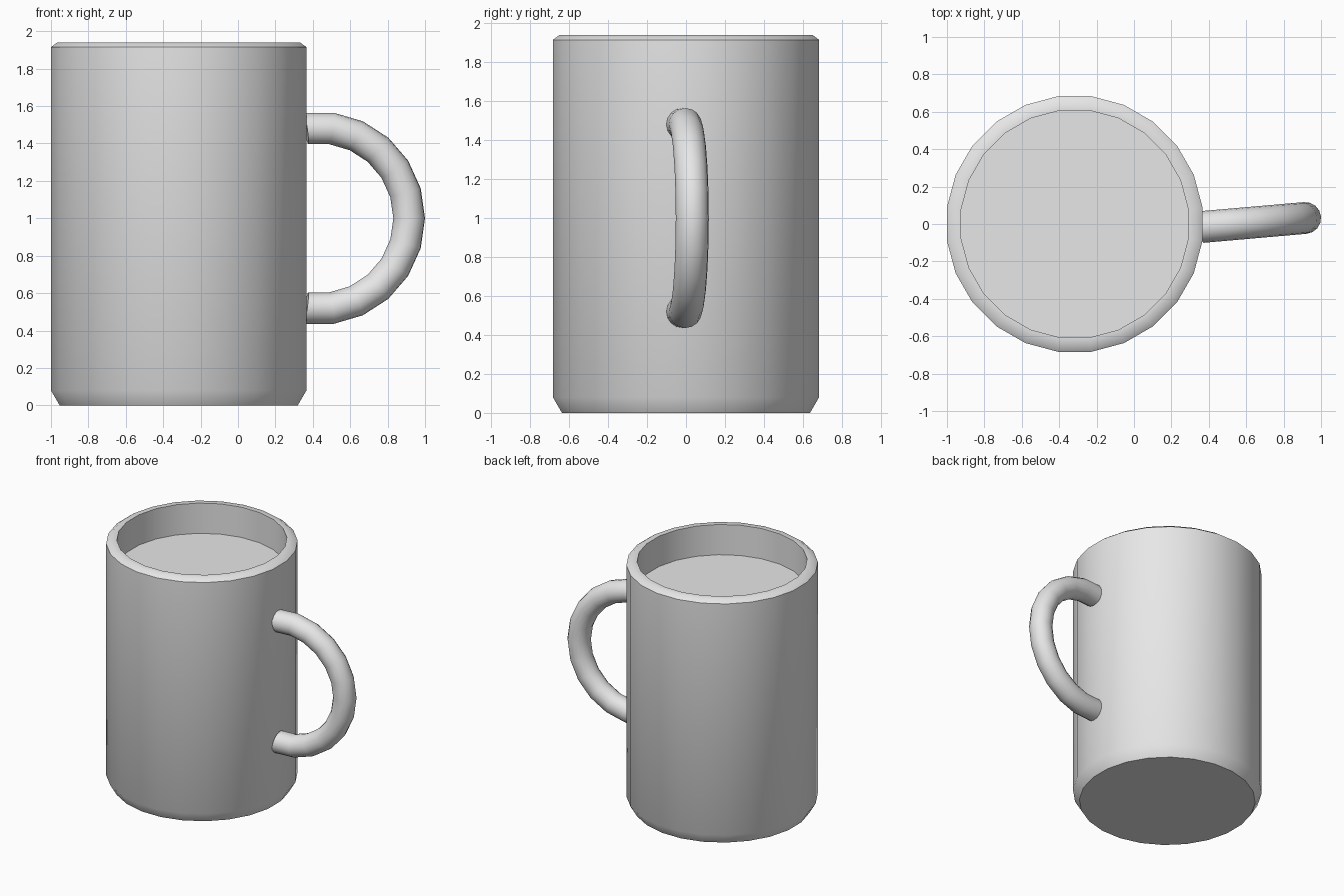
import bpy, bmesh
from math import sin, cos, pi, radians
from mathutils import Vector, Matrix

if "Cube" in bpy.data.objects:
    bpy.data.objects.remove(bpy.data.objects["Cube"])

grey = bpy.data.materials.new("plain_grey")
grey.diffuse_color = (0.8, 0.8, 0.8, 1)
grey.use_nodes = True
grey.node_tree.nodes["Principled BSDF"].inputs["Base Color"].default_value = grey.diffuse_color


def build(name, rings, smooth_angle):
    """Skin a stack of equal rings and cap both ends."""
    bm = bmesh.new()
    loops = [[bm.verts.new(p) for p in ring] for ring in rings]
    n = len(loops[0])
    for a, b in zip(loops, loops[1:]):
        for i in range(n):
            j = (i + 1) % n
            bm.faces.new((a[i], a[j], b[j], b[i]))
    bm.faces.new(loops[0])
    bm.faces.new(loops[-1])
    bmesh.ops.recalc_face_normals(bm, faces=bm.faces)
    mesh = bpy.data.meshes.new(name)
    bm.to_mesh(mesh)
    bm.free()
    mesh.materials.append(grey)
    obj = bpy.data.objects.new(name, mesh)
    bpy.context.collection.objects.link(obj)
    bpy.context.view_layer.objects.active = obj
    obj.select_set(True)
    bpy.ops.object.shade_smooth_by_angle(angle=radians(smooth_angle))
    obj.select_set(False)
    return obj


# Cup: (radius, height) from the underside, over the rim, to the inner floor
SIDES = 24
profile = [(0.642, 0), (0.689, 0.08), (0.689, 1.915), (0.655, 1.94),
           (0.612, 1.94), (0.612, 1.70)]
cup_rings = [[Vector((-0.317 + r * cos((i + 0.5) * 2 * pi / SIDES),
                      r * sin((i + 0.5) * 2 * pi / SIDES), z))
              for i in range(SIDES)] for r, z in profile]
build("cup_body", cup_rings, 40)

# Handle: part of a ring, turned slightly about the vertical
SEGMENTS, TUBE_SIDES, REACH, TUBE = 22, 16, 0.485, 0.085
place = Matrix.Translation((0.432, -0.01, 1.0)) @ Matrix.Rotation(radians(5), 4, 'Z')
handle_rings = []
for k in range(-6, 7):
    a = k * 2 * pi / SEGMENTS
    ring = []
    for i in range(TUBE_SIDES):
        t = i * 2 * pi / TUBE_SIDES
        d = REACH + TUBE * cos(t)
        ring.append(place @ Vector((d * cos(a), TUBE * sin(t), d * sin(a))))
    handle_rings.append(ring)
build("handle", handle_rings, 40)
